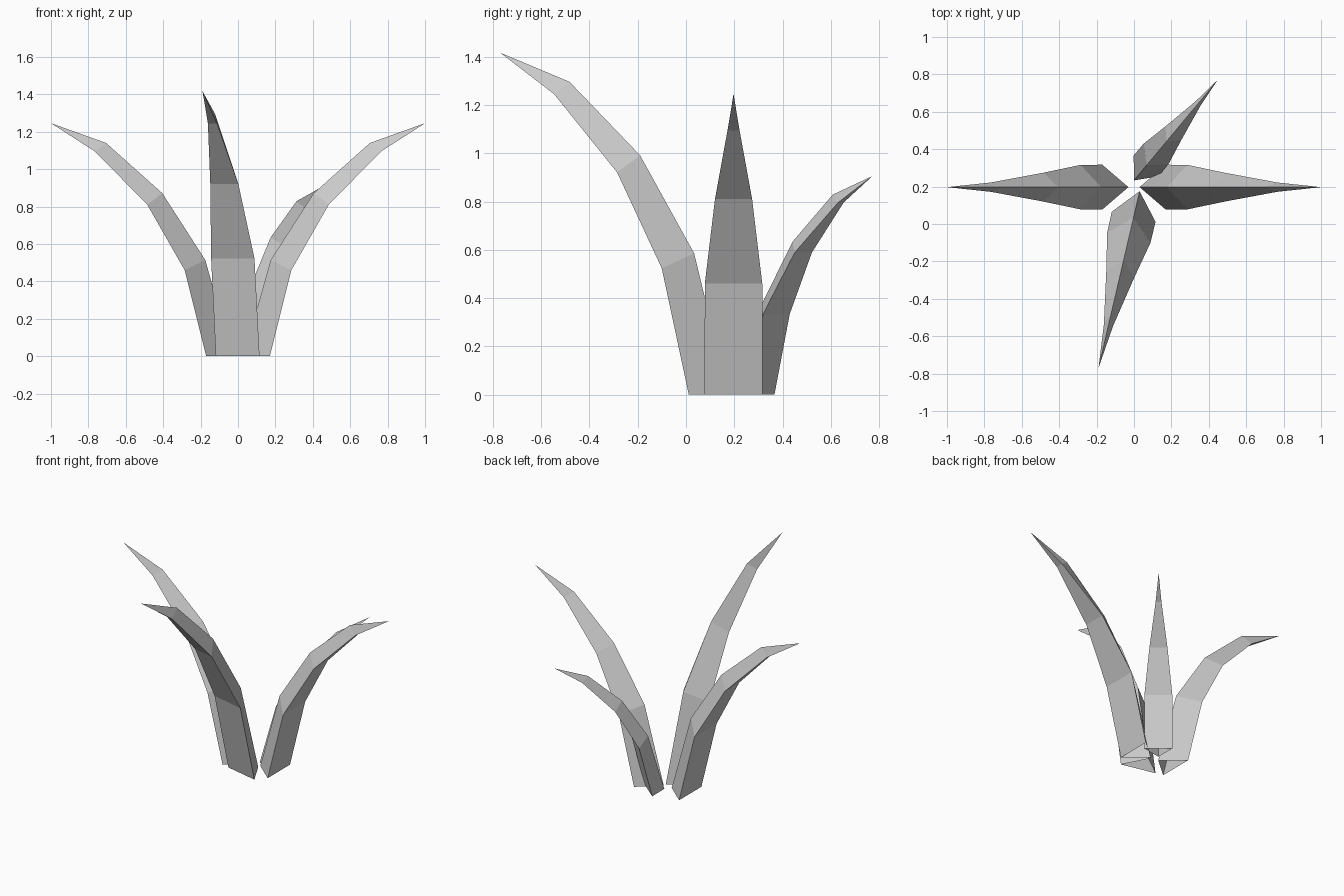
import bpy, math
from mathutils import Matrix

if "Cube" in bpy.data.objects:
    bpy.data.objects.remove(bpy.data.objects["Cube"])

# Leaf profile stations: ridge (r, z), outer edge (r, z), half width
STATIONS = [
    ((0.00, 0.000), (0.14, 0.00), 0.120),
    ((0.145, 0.515), (0.255, 0.46), 0.119),
    ((0.375, 0.872), (0.455, 0.81), 0.077),
    ((0.675, 1.14), (0.735, 1.095), 0.025),
]
TIP = (0.97, 0, 1.246)


def leaf(name, base, angle, spread=1.0, height=1.0):
    """Three-sided tapering blade, curving outward from its inner ridge."""
    verts, faces = [], []
    for (rr, rz), (er, ez), w in STATIONS:
        verts += [(rr, 0, rz), (er, -w, ez), (er, w, ez)]
    last = len(STATIONS) - 1
    for k in range(last):
        for i in range(3):
            a, b = 3 * k + i, 3 * k + (i + 1) % 3
            faces.append((a, b, b + 3, a + 3))
    # Pointed end
    verts.append(TIP)
    for i in range(3):
        faces.append((3 * last + i, 3 * last + (i + 1) % 3, len(verts) - 1))
    mesh = bpy.data.meshes.new(name)
    mesh.from_pydata(verts, [], faces)
    mesh.transform(Matrix.Translation((*base, 0))
                   @ Matrix.Rotation(math.radians(angle), 4, 'Z')
                   @ Matrix.Diagonal((spread, spread, height, 1)))
    mesh.update()
    obj = bpy.data.objects.new(name, mesh)
    bpy.context.collection.objects.link(obj)
    return obj


# Two equal side leaves, a tall front leaf and a small back leaf
leaf("right_leaf", (0.03, 0.197), 0)
leaf("left_leaf", (-0.03, 0.197), 180)
leaf("front_leaf", (0.03, 0.175), -103.1, 1.0, 1.137)
leaf("back_leaf", (0.0, 0.233), 50.2, 0.724, 0.727)
